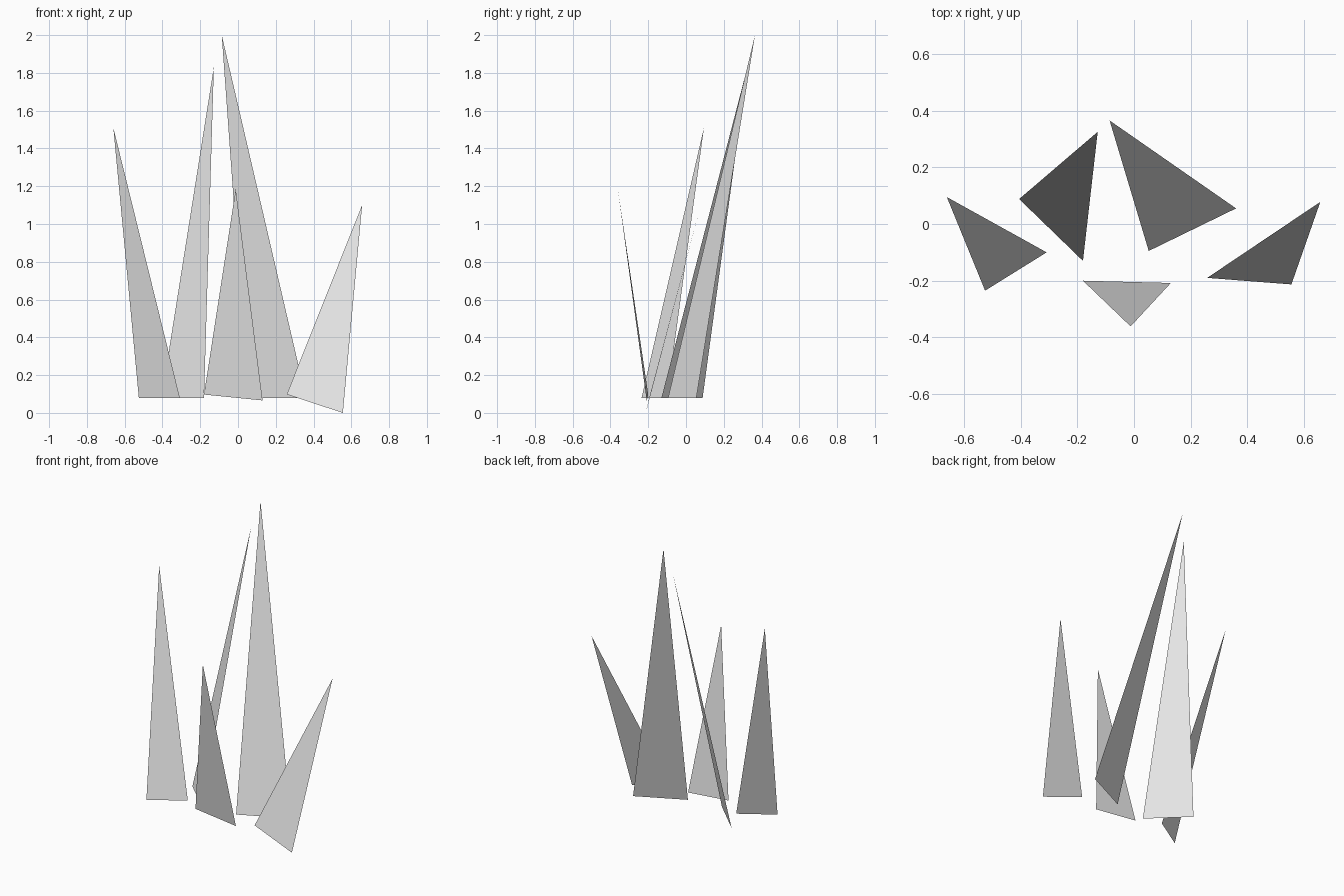
import bpy

# Remove the default cube
cube = bpy.data.objects.get("Cube")
if cube:
    bpy.data.objects.remove(cube, do_unlink=True)

# Single plain grey
grey = bpy.data.materials.new("plain_grey")
grey.use_nodes = True
colour = (0.8, 0.8, 0.8, 1.0)
grey.diffuse_color = colour
grey.node_tree.nodes["Principled BSDF"].inputs["Base Color"].default_value = colour


def blade(name, base_start, base_end, tip):
    """One flat, pointed blade: a base edge tapering to a tip."""
    mesh = bpy.data.meshes.new(name)
    mesh.from_pydata([base_start, base_end, tip], [], [(0, 1, 2)])
    mesh.materials.append(grey)
    mesh.update()
    obj = bpy.data.objects.new(name, mesh)
    bpy.context.scene.collection.objects.link(obj)
    return obj


# Three tall blades leaning back, with level bases
ground = 0.08
blade("outer_right_blade", (-0.525, -0.235, ground), (-0.308, -0.10, ground), (-0.66, 0.095, 1.51))
blade("inner_right_blade", (-0.405, 0.088, ground), (-0.18, -0.13, ground), (-0.128, 0.325, 1.83))
blade("tall_centre_blade", (0.052, -0.095, ground), (0.36, 0.055, ground), (-0.086, 0.365, 2.0))

# Two short blades with tilted bases, one leaning forward and one leaning left
blade("short_front_blade", (-0.18, -0.20, 0.097), (0.13, -0.208, 0.066), (-0.012, -0.361, 1.185))
blade("outer_left_blade", (0.258, -0.19, 0.098), (0.555, -0.213, 0.0), (0.657, 0.078, 1.10))
